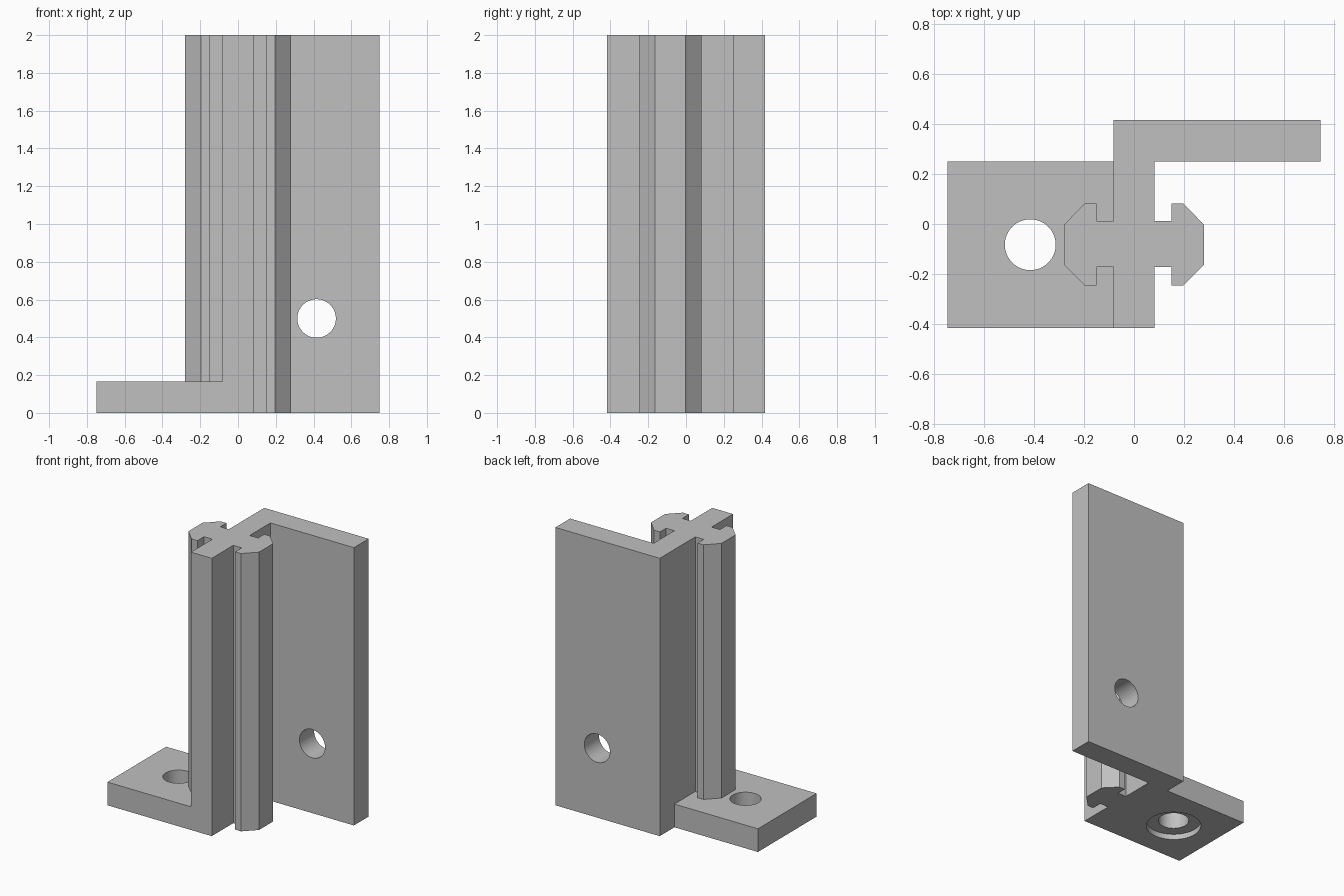
import bpy, bmesh, math
from mathutils import Matrix

if "Cube" in bpy.data.objects:
    bpy.data.objects.remove(bpy.data.objects["Cube"])

grey = bpy.data.materials.new("plain grey")
grey.diffuse_color = (0.53, 0.53, 0.53, 1)
grey.use_nodes = True
grey.node_tree.nodes["Principled BSDF"].inputs["Base Color"].default_value = grey.diffuse_color


def prism(name, outline, height):
    """Extrude an XY outline from z = 0 up to the given height."""
    bm = bmesh.new()
    face = bm.faces.new([bm.verts.new((x, y, 0)) for x, y in outline])
    top = bmesh.ops.extrude_face_region(bm, geom=[face])["geom"]
    verts = [v for v in top if isinstance(v, bmesh.types.BMVert)]
    bmesh.ops.translate(bm, verts=verts, vec=(0, 0, height))
    bmesh.ops.recalc_face_normals(bm, faces=bm.faces)
    return finish(name, bm)


def cylinder(name, centre, radius, depth, rotation=0):
    """Cylinder along z, tilted about x by the rotation."""
    bm = bmesh.new()
    matrix = Matrix.Translation(centre) @ Matrix.Rotation(rotation, 4, "X")
    bmesh.ops.create_cone(bm, cap_ends=True, segments=64, radius1=radius,
                          radius2=radius, depth=depth, matrix=matrix)
    return finish(name, bm)


def finish(name, bm):
    mesh = bpy.data.meshes.new(name)
    bm.to_mesh(mesh)
    bm.free()
    mesh.materials.append(grey)
    obj = bpy.data.objects.new(name, mesh)
    bpy.context.collection.objects.link(obj)
    return obj


def combine(target, tool, operation):
    """Apply a boolean and discard the tool."""
    mod = target.modifiers.new(operation.lower(), "BOOLEAN")
    mod.object, mod.operation, mod.solver = tool, operation, "EXACT"
    bpy.context.view_layer.objects.active = target
    bpy.ops.object.modifier_apply(modifier=mod.name)
    bpy.data.objects.remove(tool)


W = 0.083            # half thickness of the web
FRONT, BACK = -0.417, 0.417

# T-slot rib that sticks out of each side of the web, front to back
rib = [(W, -0.172), (0.15, -0.172), (0.15, -0.247), (0.197, -0.247),
       (0.281, -0.163), (0.281, -0.003), (0.197, 0.083), (0.15, 0.083),
       (0.15, 0.013), (W, 0.013)]

# Upright bracket: web, two ribs and the back plate in one profile
profile = [(-W, FRONT), (W, FRONT)] + rib
profile += [(W, 0.25), (0.748, 0.25), (0.748, BACK), (-W, BACK)]
profile += [(-x, y) for x, y in reversed(rib)]
bracket = prism("bracket", profile, 2.0)

# Mounting foot on the left
foot = prism("foot", [(-0.748, FRONT), (0, FRONT), (0, 0.25), (-0.748, 0.25)], 0.167)
combine(bracket, foot, "UNION")

# Foot hole with a shallow counterbore underneath, and the back plate hole
combine(bracket, cylinder("foot_hole", (-0.416, -0.083, 0.08), 0.102, 0.5), "DIFFERENCE")
combine(bracket, cylinder("counterbore", (-0.416, -0.083, -0.06), 0.183, 0.2), "DIFFERENCE")
combine(bracket, cylinder("plate_hole", (0.416, 0.333, 0.5), 0.102, 0.4, math.pi / 2), "DIFFERENCE")

# Smooth hole walls, crisp edges elsewhere
bpy.ops.object.select_all(action="DESELECT")
bracket.select_set(True)
bpy.context.view_layer.objects.active = bracket
bpy.ops.object.shade_smooth_by_angle(angle=math.radians(30))
